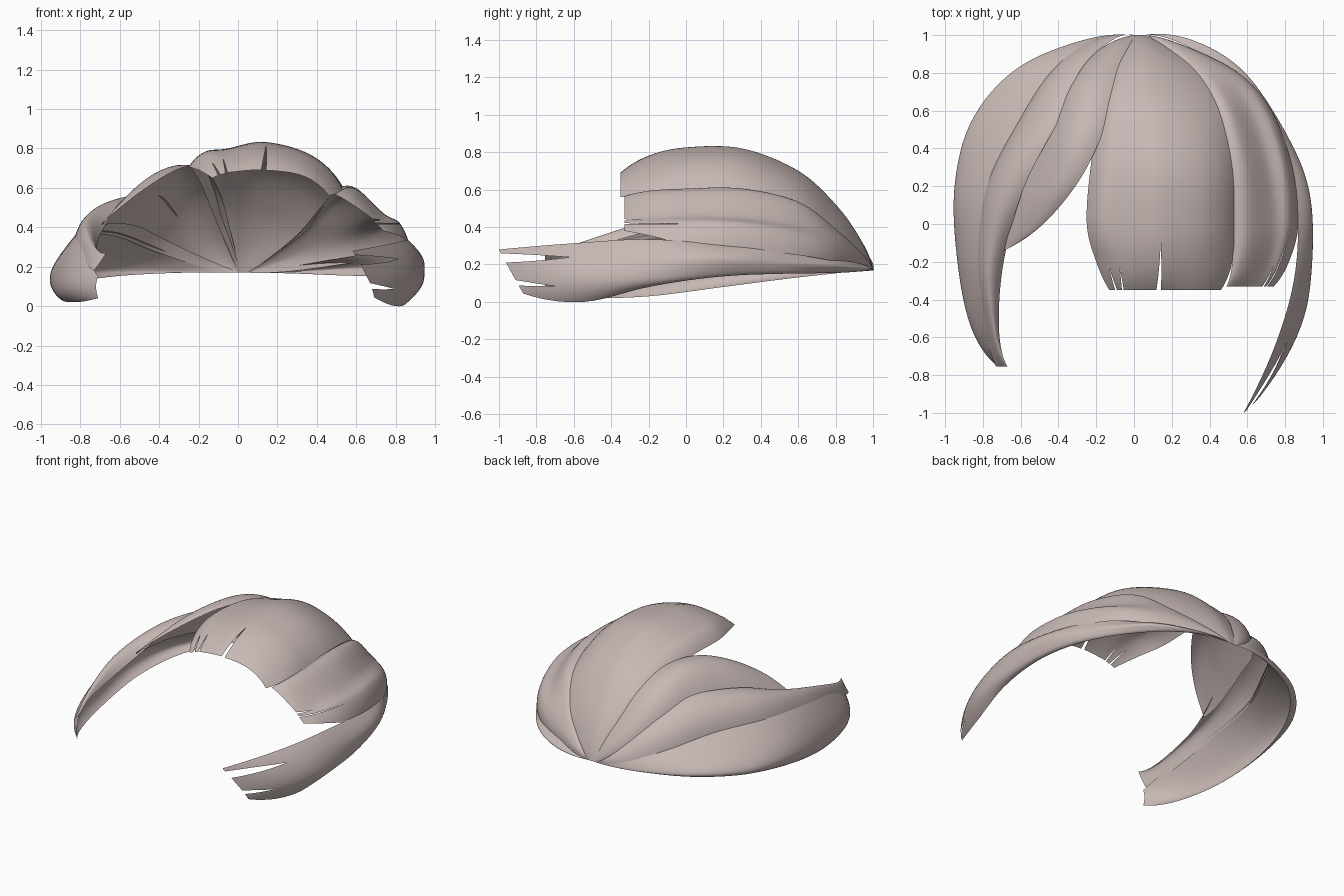
import bpy, bmesh, math
from mathutils import Vector

hair = bpy.data.materials.new("dusty_rose_hair")
hair.diffuse_color = (0.57, 0.48, 0.46, 1)
ROWS, COLS = 48, 40


def spline(pts, t):
    """Point on a smooth curve through pts, t in 0..1."""
    p = [3 * pts[0] - 3 * pts[1] + pts[2]] + pts + [3 * pts[-1] - 3 * pts[-2] + pts[-3]]
    f = min(max(t, 0), 1) * (len(pts) - 1)
    i = min(int(f), len(pts) - 2)
    f -= i
    a, b, c, d = p[i:i + 4]
    return 0.5 * (2 * b + (c - a) * f + (2 * a - 5 * b + 4 * c - d) * f * f
                  + (3 * b - a - 3 * c + d) * f ** 3)


def with_y(ys, *rails):
    """Rails that share their y stations: each is (x values, z values)."""
    return [[Vector(p) for p in zip(xs, ys, zs)] for xs, zs in rails]


def lock(name, rails, notches=()):
    """Sheet of hair lofted over rails; notches are (across, half width, depth)."""
    bm = bmesh.new()
    cuts = [(0, 0, 1)] + list(notches) + [(1, 0, 1)]
    for (v0, w0, d0), (v1, w1, d1) in zip(cuts, cuts[1:]):
        n = max(3, round(COLS * (v1 - v0)))
        grid = []
        for r in range(ROWS + 1):
            u = r / ROWS
            section = [spline(rail, u) for rail in rails]
            a = v0 + w0 * max(0, u - 1 + d0) / d0
            b = v1 - w1 * max(0, u - 1 + d1) / d1
            grid.append([bm.verts.new(spline(section, a + (b - a) * c / n)) for c in range(n + 1)])
        for top, low in zip(grid, grid[1:]):
            for c in range(n):
                bm.faces.new((top[c], low[c], low[c + 1], top[c + 1]))
    bmesh.ops.remove_doubles(bm, verts=bm.verts, dist=0.0004)
    # face the sheet outwards
    bm.normal_update()
    if sum(f.normal.dot(f.calc_center_median() - Vector((0, 0, 0.1))) for f in bm.faces) < 0:
        bmesh.ops.reverse_faces(bm, faces=bm.faces)
    me = bpy.data.meshes.new(name)
    bm.to_mesh(me)
    bm.free()
    me.materials.append(hair)
    for p in me.polygons:
        p.use_smooth = True
    ob = bpy.data.objects.new(name, me)
    bpy.context.collection.objects.link(ob)


# wide centre lock over the crown
lock("centre_lock", with_y(
    (1, .93, .8, .6, .3, 0, -.2, -.35),
    ((0, -.05, -.12, -.18, -.23, -.25, -.2, -.13), (.17, .29, .45, .6, .69, .705, .69, .65)),
    ((.01, -.03, -.08, -.12, -.155, -.17, -.13, -.09), (.17, .32, .5, .66, .765, .78, .74, .665)),
    ((.02, -.01, -.03, -.04, -.05, -.06, -.04, -.03), (.17, .33, .51, .68, .785, .795, .76, .68)),
    ((.03, .05, .08, .11, .13, .14, .14, .13), (.17, .34, .52, .70, .82, .825, .78, .69)),
    ((.04, .11, .22, .3, .36, .38, .36, .33), (.17, .32, .47, .64, .755, .755, .72, .66)),
    ((.05, .18, .34, .45, .52, .53, .52, .46), (.17, .26, .38, .53, .605, .60, .58, .56)),
), [(.18, .02, .12), (.33, .015, .12), (.6, .013, .22)])

# ridged lock right of the centre
lock("right_upper_lock", with_y(
    (1, .95, .8, .6, .3, 0, -.2, -.33),
    ((.05, .14, .3, .42, .49, .515, .52, .49), (.17, .23, .36, .5, .575, .58, .585, .565)),
    ((.05, .18, .37, .5, .58, .60, .59, .55), (.17, .25, .39, .53, .595, .595, .575, .535)),
    ((.05, .23, .47, .61, .71, .74, .71, .66), (.17, .24, .35, .42, .46, .47, .46, .46)),
    ((.05, .25, .54, .70, .80, .82, .77, .70), (.17, .215, .29, .36, .41, .42, .42, .42)),
    ((.05, .25, .55, .73, .84, .87, .82, .74), (.17, .175, .215, .25, .28, .31, .355, .38)),
), [(.62, .03, .12), (.76, .015, .28)])

# long forked lock on the right side
lock("right_side_lock", [[Vector(p) for p in rail] for rail in (
    ((.05, 1, .17), (.24, .96, .195), (.5, .8, .24), (.73, .55, .28),
     (.85, .2, .305), (.86, -.2, .335), (.77, -.58, .315), (.58, -1, .28)),
    ((.05, 1, .17), (.31, .97, .18), (.585, .8, .2), (.82, .45, .22),
     (.93, .15, .235), (.93, -.2, .23), (.85, -.57, .21), (.62, -.965, .215)),
    ((.05, 1, .17), (.31, .97, .17), (.57, .8, .17), (.8, .47, .17),
     (.91, .15, .15), (.94, -.2, .12), (.88, -.55, .1), (.67, -.91, .115)),
    ((.05, 1, .17), (.29, .96, .165), (.54, .8, .155), (.76, .5, .15),
     (.87, .15, .135), (.89, -.2, .08), (.83, -.55, 0), (.69, -.87, .045)),
)], [(.24, .11, .125), (.72, .06, .07)])

# short swept lock left of the centre
lock("left_upper_lock", [[Vector(p) for p in rail] for rail in (
    ((.01, 1, .17), (-.03, .9, .35), (-.09, .7, .57), (-.17, .47, .69),
     (-.29, .23, .70), (-.48, 0, .59), (-.69, -.14, .42)),
    ((0, 1, .17), (-.14, .92, .35), (-.28, .73, .55), (-.36, .48, .66),
     (-.47, .2, .64), (-.59, -.02, .53), (-.69, -.14, .41)),
    ((0, 1, .17), (-.19, .92, .25), (-.36, .74, .33), (-.50, .48, .40),
     (-.62, .2, .42), (-.68, 0, .41), (-.69, -.14, .40)),
)])

# two long locks on the left side
side_y = (1, .97, .82, .55, .2, -.2, -.55, -.755)
lock("left_middle_lock", with_y(
    side_y,
    ((0, -.12, -.28, -.40, -.58, -.69, -.715, -.67), (.17, .25, .42, .56, .54, .38, .29, .27)),
    ((0, -.18, -.38, -.54, -.71, -.77, -.75, -.69), (.17, .25, .38, .49, .50, .43, .32, .235)),
    ((0, -.22, -.43, -.61, -.78, -.83, -.79, -.73), (.17, .21, .28, .35, .37, .34, .24, .18)),
))
lock("left_side_lock", with_y(
    side_y,
    ((0, -.22, -.42, -.60, -.77, -.82, -.78, -.71), (.17, .22, .30, .37, .385, .36, .27, .15)),
    ((0, -.28, -.61, -.84, -.94, -.93, -.86, -.72), (.17, .18, .20, .20, .19, .15, .12, .10)),
    ((0, -.26, -.58, -.80, -.90, -.895, -.82, -.71), (.17, .17, .155, .125, .08, .03, .02, .04)),
))
